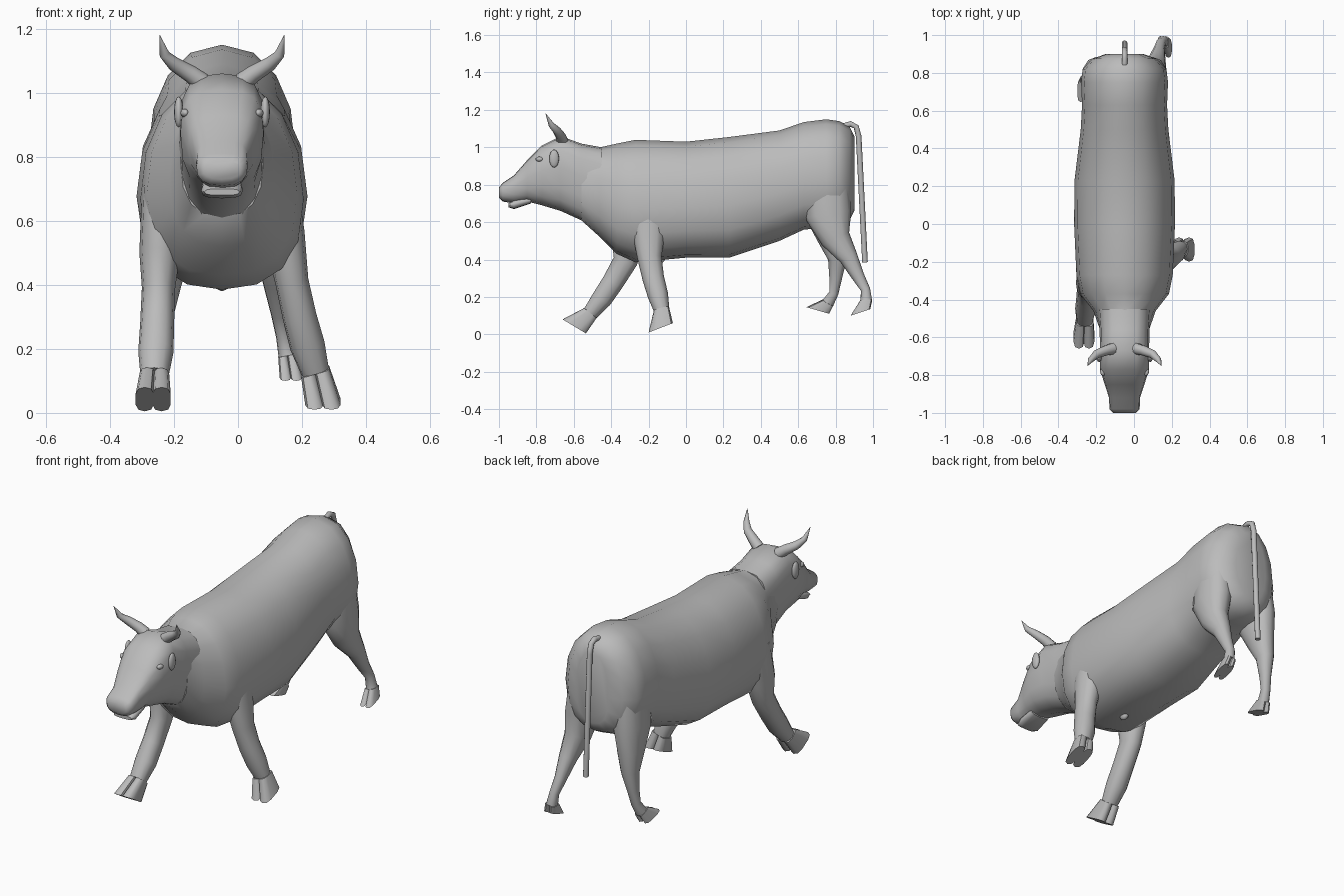
import bpy, bmesh, math
from mathutils import Vector

cube = bpy.data.objects.get("Cube")
if cube:
    bpy.data.objects.remove(cube, do_unlink=True)

MIDDLE = -0.05  # symmetry plane of the body
X_AXIS, Y_AXIS, Z_AXIS = Vector((1, 0, 0)), Vector((0, 1, 0)), Vector((0, 0, 1))

hide = bpy.data.materials.new("grey hide")
hide.use_nodes = True
grey = (0.5, 0.5, 0.5, 1)
hide.diffuse_color = grey
hide.node_tree.nodes["Principled BSDF"].inputs["Base Color"].default_value = grey


def finish(name, bm):
    bmesh.ops.recalc_face_normals(bm, faces=bm.faces)
    mesh = bpy.data.meshes.new(name)
    bm.to_mesh(mesh)
    bm.free()
    mesh.materials.append(hide)
    obj = bpy.data.objects.new(name, mesh)
    bpy.context.collection.objects.link(obj)
    bpy.ops.object.select_all(action='DESELECT')
    obj.select_set(True)
    bpy.context.view_layer.objects.active = obj
    bpy.ops.object.shade_smooth_by_angle(angle=math.radians(50))
    return obj


def loft(name, sections, sides=12, power=2.2, sag=0):
    """Skin rounded sections, each a centre and two half axes; sag lowers the widest line."""
    bm = bmesh.new()
    rings = []
    for centre, across, along in sections:
        ring = []
        for i in range(sides):
            turn = math.tau * i / sides
            c, s = (math.copysign(abs(f) ** (2 / power), f)
                    for f in (math.cos(turn), math.sin(turn)))
            ring.append(bm.verts.new(centre + across * s + along * (c - sag * (1 - c * c))))
        rings.append(ring)
    for ring, following in zip(rings, rings[1:]):
        for i in range(sides):
            j = (i + 1) % sides
            bm.faces.new((ring[i], ring[j], following[j], following[i]))
    bm.faces.new(rings[0])
    bm.faces.new(rings[-1])
    return finish(name, bm)


def upright(rows):
    """Vertical sections from rows of y, top, bottom and half width."""
    return [(Vector((MIDDLE, y, (top + bottom) / 2)), X_AXIS * width, Z_AXIS * (top - bottom) / 2)
            for y, top, bottom, width in rows]


def sweep(path, reference, widths, depths):
    """Sections square to a path."""
    sections = []
    last = len(path) - 1
    for i, point in enumerate(path):
        direction = (path[min(i + 1, last)] - path[max(i - 1, 0)]).normalized()
        along = direction.cross(reference).normalized()
        across = along.cross(direction)
        sections.append((point, across * widths[i], along * depths[i]))
    return sections


def blob(name, centre, size, yaw=0):
    bm = bmesh.new()
    bmesh.ops.create_uvsphere(bm, u_segments=12, v_segments=8, radius=1)
    obj = finish(name, bm)
    obj.location, obj.scale, obj.rotation_euler.z = centre, size, yaw


def leg(name, side, hip, foot, path, toe, heel, widths, depths):
    """Limb splaying evenly from hip to foot, ending in a hoof split into two toes."""
    def place(step, y, z):
        spread = hip + (foot - hip) * step / len(path)
        return Vector((MIDDLE + side * spread, y, z))

    joints = [place(i, y, z) for i, (y, z) in enumerate(path)]
    sections = sweep(joints, X_AXIS, widths, depths)
    loft(name, sections)
    front, back = place(len(path), *toe), place(len(path), *heel)
    sole = ((front + back) / 2, X_AXIS * widths[-1] * 1.2, (front - back) / 2)
    for shift, word in ((0.5, "left"), (-0.5, "right")):
        claw = [(centre + across * shift, across * 0.56, along)
                for centre, across, along in (sections[-1], sole)]
        loft(name + "_hoof_" + word, claw, sides=10, power=2.8)


# Body from neck to rump
loft("body", upright([
    (-.56, 1.02, .61, .13), (-.46, 1, .52, .165), (-.37, 1.02, .43, .235),
    (-.27, 1.04, .385, .255), (0, 1.03, .41, .267), (.23, 1.055, .41, .265),
    (.5, 1.09, .5, .232), (.63, 1.135, .56, .225), (.75, 1.15, .57, .23),
    (.82, 1.14, .58, .222), (.875, 1.11, .61, .17), (.9, 1.06, .66, .1),
]), sides=16, power=2.25, sag=.14)

# Head and neck
loft("head", upright([
    (-1, .785, .73, .06), (-.98, .81, .71, .08), (-.92, .85, .7, .082),
    (-.85, .93, .71, .105), (-.77, 1.01, .69, .13), (-.67, 1.06, .66, .13),
    (-.56, 1.02, .61, .132), (-.45, 1, .53, .14),
]), sides=16, power=2.7, sag=-.16)
loft("lower_lip", upright([(-.95, .7, .68, .055), (-.92, .72, .67, .065), (-.83, .74, .7, .06)]),
     power=3)

# Eyes, ears and horns
horn_path = [(.06, -.66, 1.03), (.1, -.67, 1.06), (.15, -.69, 1.09), (.18, -.72, 1.12),
             (.195, -.75, 1.18)]
taper = [.03 * math.sqrt(1 - i / 4) + .001 for i in range(5)]
for side, word in ((1, "left"), (-1, "right")):
    blob(word + "_eye", (MIDDLE + side * .117, -.785, .937), (.012, .02, .013), -side * .3)
    blob(word + "_ear", (MIDDLE + side * .135, -.705, .94), (.015, .026, .048))
    path = [Vector((MIDDLE + side * x, y, z)) for x, y, z in horn_path]
    loft(word + "_horn", sweep(path, Y_AXIS, taper, taper), sides=10, power=2)

# Tail
tail_path = [Vector((MIDDLE, y, z)) for y, z in
             ((.83, 1.11), (.88, 1.125), (.91, 1.11), (.923, 1.06), (.957, .385))]
thickness = [.015] * len(tail_path)
loft("tail", sweep(tail_path, X_AXIS, thickness, thickness), sides=10, power=2)

# Front legs in mid stride
front_shape = dict(widths=(.06, .064, .052, .053, .055, .044),
                   depths=(.1, .09, .065, .058, .055, .042))
leg("left_front_leg", 1, .17, .315,
    [(-.2, .75), (-.2, .56), (-.195, .41), (-.175, .3), (-.15, .21), (-.13, .13)],
    toe=(-.2, .01), heel=(-.07, .06), **front_shape)
leg("right_front_leg", -1, .19, .215,
    [(-.27, .7), (-.31, .5), (-.325, .39), (-.39, .28), (-.45, .19), (-.51, .115)],
    toe=(-.66, .08), heel=(-.535, .005), **front_shape)

# Hind legs with broad thighs
hind_shape = dict(widths=(.07, .078, .062, .045, .03, .025, .028),
                  depths=(.12, .125, .08, .05, .034, .025, .032))
leg("left_hind_leg", 1, .14, .215,
    [(.745, .85), (.76, .64), (.8, .51), (.87, .41), (.92, .31), (.96, .24), (.963, .18)],
    toe=(.88, .1), heel=(.985, .135), **hind_shape)
leg("right_hind_leg", -1, .14, .215,
    [(.745, .85), (.76, .64), (.79, .5), (.81, .4), (.8, .3), (.79, .22), (.76, .17)],
    toe=(.645, .145), heel=(.765, .11), **hind_shape)

# Breast nub
blob("breast_nub", (MIDDLE, -.14, .41), (.02, .03, .03))
